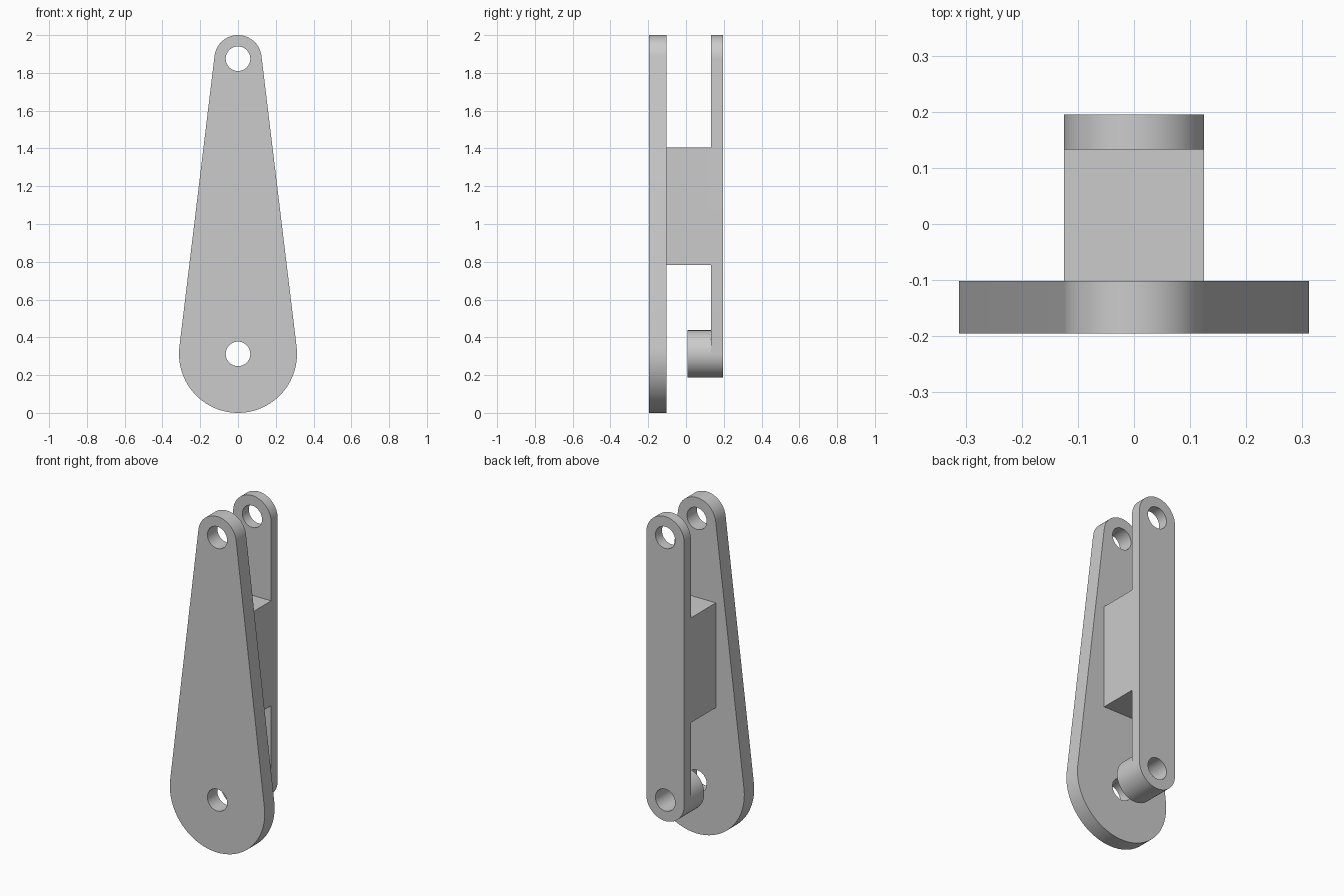
import bpy
import bmesh
from math import sin, cos, asin, pi, radians

cube = bpy.data.objects.get("Cube")
if cube:
    bpy.data.objects.remove(cube, do_unlink=True)

LOW_Z, HIGH_Z = 0.3125, 1.875      # pin axis heights
END_R, FOOT_R, HOLE_R = 0.125, 0.3125, 0.065

grey = bpy.data.materials.new("plain grey")
grey.use_nodes = True
grey.diffuse_color = (0.6, 0.6, 0.6, 1)
grey.node_tree.nodes["Principled BSDF"].inputs["Base Color"].default_value = (0.6, 0.6, 0.6, 1)


def arc(z, r, start, end, steps):
    return [(r * cos(start + (end - start) * i / steps),
             z + r * sin(start + (end - start) * i / steps)) for i in range(steps + 1)]


def circle(z, r):
    return arc(z, r, 0, 2 * pi, 64)[:-1]


def link_outline(low_r, high_r):
    """Two round ends joined by tangent straight sides."""
    a = asin((low_r - high_r) / (HIGH_Z - LOW_Z))
    return (arc(HIGH_Z, high_r, a, pi - a, 32)
            + arc(LOW_Z, low_r, pi - a, 2 * pi + a, 40))


def slab(name, loops, y_front, y_back):
    """Fill an outline with holes and give it depth along y."""
    curve = bpy.data.curves.new(name, "CURVE")
    curve.dimensions = "2D"
    curve.fill_mode = "BOTH"
    curve.extrude = (y_back - y_front) / 2
    for loop in loops:
        spline = curve.splines.new("POLY")
        spline.points.add(len(loop) - 1)
        for point, (x, z) in zip(spline.points, loop):
            point.co = (x, z, 0, 1)
        spline.use_cyclic_u = True
    obj = bpy.data.objects.new(name, curve)
    bpy.context.collection.objects.link(obj)
    obj.location.y = (y_front + y_back) / 2
    obj.rotation_euler.x = radians(90)
    bpy.ops.object.select_all(action="DESELECT")
    obj.select_set(True)
    bpy.context.view_layer.objects.active = obj
    bpy.ops.object.convert(target="MESH")
    obj = bpy.context.view_layer.objects.active

    # Weld the caps to the walls
    bm = bmesh.new()
    bm.from_mesh(obj.data)
    bmesh.ops.remove_doubles(bm, verts=bm.verts, dist=0.0001)
    bmesh.ops.recalc_face_normals(bm, faces=bm.faces)
    bm.to_mesh(obj.data)
    bm.free()
    obj.data.materials.clear()
    obj.data.materials.append(grey)
    bpy.ops.object.shade_smooth_by_angle(angle=radians(30))
    return obj


pin_holes = [circle(LOW_Z, HOLE_R), circle(HIGH_Z, HOLE_R)]

# Tapered front plate and straight rear bar
slab("front_plate", [link_outline(FOOT_R, END_R)] + pin_holes, -0.195, -0.102)
slab("rear_bar", [link_outline(END_R, END_R)] + pin_holes, 0.133, 0.195)

# Solid block joining the two
block = [(-END_R, 0.782), (END_R, 0.782), (END_R, 1.406), (-END_R, 1.406)]
slab("spacer_block", [block], -0.102, 0.133)

# Bored boss on the inside of the rear bar
slab("lower_boss", [circle(LOW_Z, END_R), circle(LOW_Z, HOLE_R)], 0.007, 0.133)
